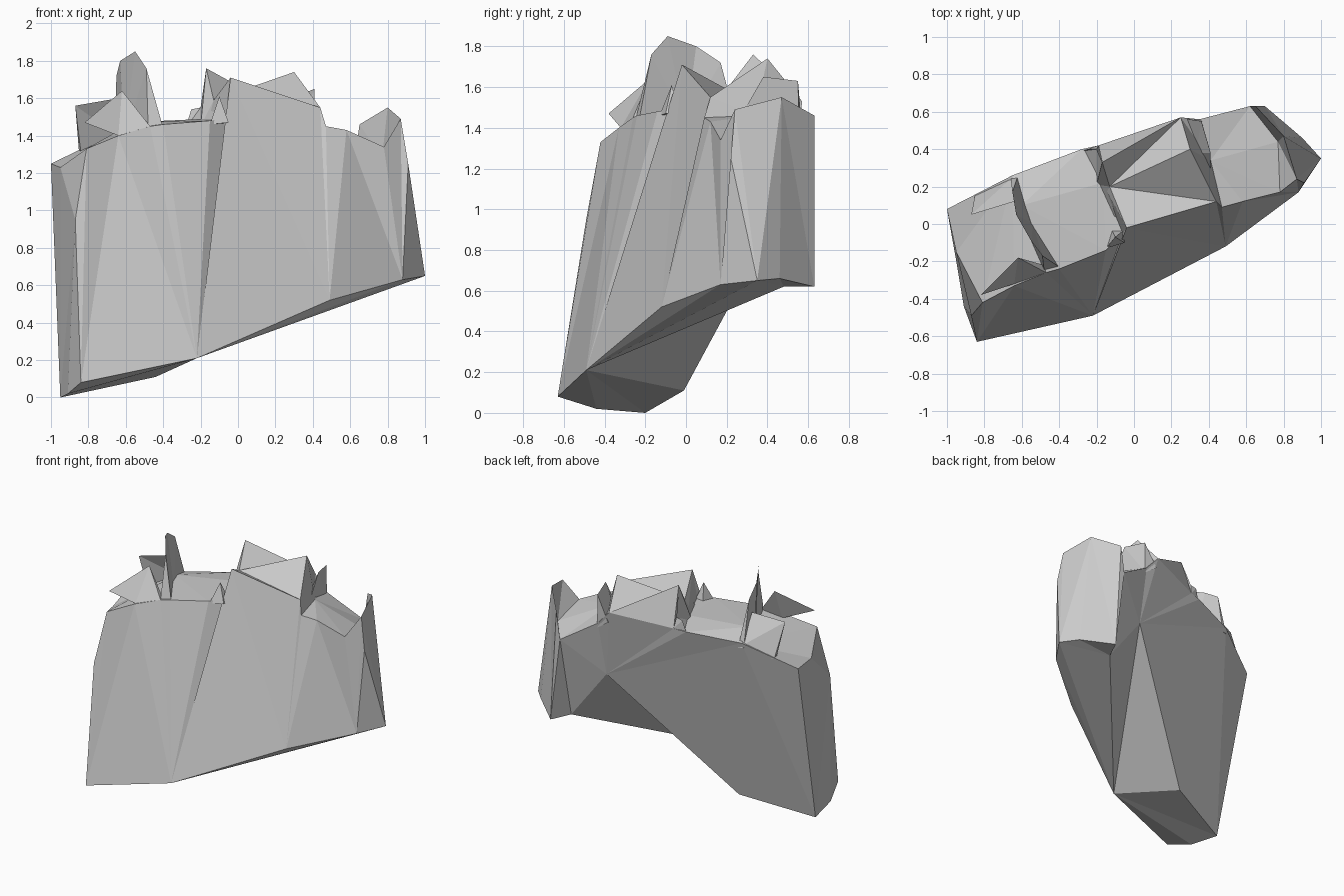
import bpy
import bmesh
from mathutils import Vector

if "Cube" in bpy.data.objects:
    bpy.data.objects.remove(bpy.data.objects["Cube"])


class Part:
    """Collects flat triangles and turns them into one named object."""

    def __init__(self, name):
        self.name, self.verts, self.faces = name, [], []

    def vid(self, p):
        if p not in self.verts:
            self.verts.append(p)
        return self.verts.index(p)

    def tri(self, *pts):
        ids = [self.vid(p) for p in pts]
        if len(set(ids)) == 3:
            self.faces.append(ids)

    def fan(self, hub, rim):
        for a, b in zip(rim, rim[1:]):
            self.tri(hub, a, b)

    def bridge(self, low, high):
        # zip two open chains together, always taking the shorter diagonal
        i = j = 0
        while i < len(low) - 1 or j < len(high) - 1:
            step_low = j == len(high) - 1
            if not step_low and i < len(low) - 1:
                step_low = ((Vector(low[i + 1]) - Vector(high[j])).length
                            < (Vector(low[i]) - Vector(high[j + 1])).length)
            if step_low:
                self.tri(low[i], low[i + 1], high[j])
                i += 1
            else:
                self.tri(low[i], high[j + 1], high[j])
                j += 1

    def build(self):
        me = bpy.data.meshes.new(self.name)
        me.from_pydata(self.verts, [], self.faces)
        bm = bmesh.new()
        bm.from_mesh(me)
        bmesh.ops.recalc_face_normals(bm, faces=bm.faces)
        bm.to_mesh(me)
        bm.free()
        ob = bpy.data.objects.new(self.name, me)
        bpy.context.collection.objects.link(ob)
        return ob


def fin(name, side_a, crest, side_b):
    """Thin broken ridge: two foot lines meeting in a jagged crest."""
    p = Part(name)
    p.bridge(side_a, crest)
    p.bridge(side_b, crest)
    p.tri(side_a[0], side_b[0], crest[0])
    p.tri(side_a[-1], side_b[-1], crest[-1])
    p.bridge(side_a, side_b)
    return p.build()


# lower rim corners of the slab
back_l, left, front_l = (-.95, -.2, 0), (-.91, -.44, .02), (-.84, -.63, .08)
belly, front_m, front_r = (-.22, -.49, .21), (.49, -.12, .52), (.88, .17, .63)
tip, end_b, back_r = (1, .35, .65), (.9, .46, .66), (.70, .63, .62)
heel, arch, back_m = (.63, .48, .62), (.34, .47, 1.0), (-.44, -.01, .11)

# upper rim corners
knee, shoulder, left_t = (-.87, -.49, .95), (-.95, -.15, 1.23), (-1, .08, 1.25)
end_f, end_t = (.91, .22, 1.25), (.87, .24, 1.49)
end_p, end_q = (.8, .47, 1.55), (.65, .63, 1.46)
ledge1 = [(-.81, -.42, 1.33), (-.64, -.33, 1.4), (-.47, -.26, 1.45)]
ledge2 = [(-.4, -.24, 1.46), (-.15, -.14, 1.48), (-.06, -.05, 1.49)]
ledge3 = [(-.04, -.02, 1.71), (.44, .12, 1.55)]
ledge4 = [(.47, .09, 1.45), (.58, .12, 1.43), (.78, .17, 1.34)]
b1, b2, b3 = (-.65, .26, 1.42), (-.28, .4, 1.46), (-.19, .42, 1.47)
b4, b5, b6 = (.25, .57, 1.53), (.35, .56, 1.42), (.62, .63, 1.25)

# main slab walls: front, right end, back, left end
body = Part("rock_slab")
body.fan(front_l, [knee, ledge1[0], ledge1[1], belly])
body.fan(belly, ledge1[1:] + ledge2 + [ledge3[0], front_m])
body.fan(front_m, ledge3 + ledge4[:2] + [front_r])
body.fan(front_r, ledge4[1:] + [end_t, end_f, tip])
body.fan(end_f, [tip, end_t])
body.fan(tip, [end_t, end_p, end_b])
body.fan(end_p, [end_b, back_r, end_q])
body.bridge([back_r, heel], [end_q, b6])
body.fan(arch, [heel, b6, b5, b4, b3, b2, b1])
body.fan(b1, [arch, back_m, back_l, left_t])
body.bridge([back_l, left, front_l], [left_t, shoulder, knee])
body.tri(knee, shoulder, ledge1[0])

# arched underside
body.fan(belly, [front_m, front_r, tip, heel, arch, back_m, back_l, left, front_l])
body.fan(heel, [tip, end_b, back_r])

# stepped ledges on top
peak2, valley, peak3 = (-.17, .33, 1.76), (-.13, .2, 1.59), (.3, .4, 1.74)
r2a, r2b = (-.6, .1, 1.47), (-.17, .22, 1.49)
r4a, r4b = (.41, .34, 1.46), (.77, .44, 1.28)
body.fan(b1, [left_t, shoulder] + ledge1 + [r2a])
body.fan(r2a, [ledge1[2], ledge2[0], ledge2[1], r2b, b2, b1])
body.fan(r2b, [ledge2[1], ledge2[2], ledge3[0], valley, b3, b2])
body.fan(valley, ledge3 + [peak3, b4, peak2, b3])
body.tri(b3, b4, peak2)
body.bridge([b5, r4a, ledge3[1]], [b4, peak3, ledge3[1]])
body.fan(r4a, [b5, b6, r4b, ledge4[2], ledge4[1], ledge4[0], ledge3[1]])
body.fan(r4b, [b6, end_q, end_p, end_t, ledge4[2]])
body.build()

# upright broken fins between the ledges
fin("tall_fin", [(-.66, .25, 1.38), (-.61, .04, 1.38), (-.48, -.25, 1.43)],
    [(-.65, .17, 1.72), (-.63, .05, 1.8), (-.55, -.09, 1.85), (-.49, -.17, 1.76)],
    [(-.62, .26, 1.38), (-.54, .0, 1.42), (-.4, -.23, 1.44)])
fin("middle_fin", [(-.28, .39, 1.44), (-.2, .21, 1.45), (-.1, .0, 1.46)],
    [(-.25, .40, 1.54), (-.2, .40, 1.55), peak2, valley],
    [b3, (-.13, .21, 1.5), (-.05, .0, 1.5)])
fin("small_spike", [(-.15, -.13, 1.46), (-.12, -.03, 1.46)],
    [(-.1, -.07, 1.61)], [(-.05, -.1, 1.47), (-.05, -.03, 1.47)])
fin("right_fin", [(.26, .565, 1.45), (.33, .38, 1.45)],
    [(.36, .55, 1.63), (.41, .38, 1.65)],
    [(.36, .555, 1.38), (.41, .26, 1.44)])

# leaning shards on the left ledge
fin("front_shard", [(-.64, -.32, 1.4), (-.47, -.26, 1.45)],
    [(-.82, -.38, 1.47), (-.62, -.18, 1.64)],
    [(-.62, -.27, 1.4), (-.48, -.22, 1.45)])
fin("back_shard", [(-.85, .155, 1.31), (-.65, .25, 1.4)],
    [(-.87, .05, 1.56), (-.64, .12, 1.6)],
    [(-.84, .11, 1.31), (-.64, .22, 1.4)])
